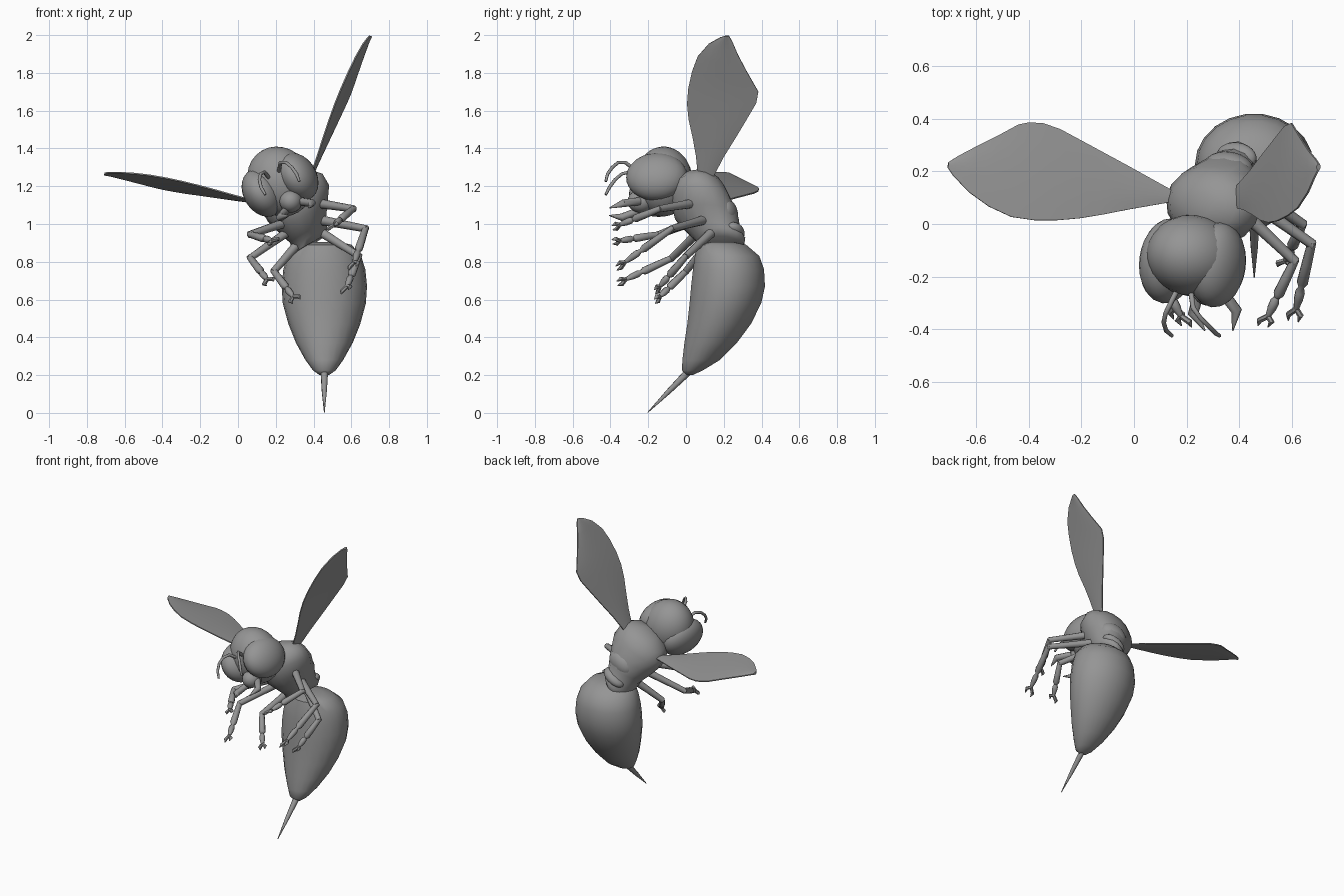
import bpy, bmesh, math
from mathutils import Vector, Matrix

if "Cube" in bpy.data.objects:
    bpy.data.objects.remove(bpy.data.objects["Cube"])

grey = bpy.data.materials.new("body grey")
grey.diffuse_color = (0.3, 0.3, 0.3, 1)
grey.use_nodes = True
grey.node_tree.nodes["Principled BSDF"].inputs["Base Color"].default_value = grey.diffuse_color

# The head and thorax are rolled to one side: lateral, depth and up axes
LAT = Vector((0.85, -0.12, 0.5)).normalized()
DEP = (Vector((0.1, 1, 0)) - LAT * LAT.dot(Vector((0.1, 1, 0)))).normalized()
UP = LAT.cross(DEP)


def finish(bm, name, angle=50):
    bmesh.ops.recalc_face_normals(bm, faces=bm.faces)
    me = bpy.data.meshes.new(name)
    bm.to_mesh(me)
    bm.free()
    ob = bpy.data.objects.new(name, me)
    bpy.context.collection.objects.link(ob)
    me.materials.append(grey)
    bpy.ops.object.select_all(action='DESELECT')
    ob.select_set(True)
    bpy.context.view_layer.objects.active = ob
    bpy.ops.object.shade_smooth_by_angle(angle=math.radians(angle))
    return ob


def loft(bm, rings, n):
    """Skin elliptical rings given as (centre, axis_a, axis_b)."""
    loops = []
    for c, a, b in rings:
        loops.append([bm.verts.new(c + a * math.cos(t) + b * math.sin(t))
                      for t in (2 * math.pi * i / n for i in range(n))])
    for p, q in zip(loops, loops[1:]):
        for i in range(n):
            j = (i + 1) % n
            bm.faces.new((p[i], p[j], q[j], q[i]))
    bm.faces.new(loops[0])
    bm.faces.new(loops[-1])


def tube(bm, pts, radii, n=8):
    pts = [Vector(p) for p in pts]
    rings = []
    for i, p in enumerate(pts):
        d = (pts[min(i + 1, len(pts) - 1)] - pts[max(i - 1, 0)]).normalized()
        u = d.cross(Vector((0.9, 0.1, 0.4))).normalized()
        rings.append((p, u * radii[i], d.cross(u) * radii[i]))
    loft(bm, rings, n)


def blob(bm, centre, rl, rd, ru):
    m = Matrix((LAT * rl, DEP * rd, UP * ru)).transposed().to_4x4()
    bmesh.ops.create_uvsphere(bm, u_segments=24, v_segments=14, radius=1,
                              matrix=Matrix.Translation(centre) @ m)


# Abdomen: z, front y, back y, half width
bm = bmesh.new()
rings = []
for z, y0, y1, rx in [(.905, .13, .25, .08), (.89, .06, .32, .145), (.83, .045, .39, .195),
                      (.76, .035, .415, .217), (.67, .025, .42, .226), (.58, .017, .40, .22),
                      (.47, .005, .345, .19), (.37, -.01, .27, .15), (.28, -.02, .18, .1),
                      (.225, -.022, .09, .06), (.2, 0, .035, .025)]:
    rings.append((Vector((.457, (y0 + y1) / 2, z)), Vector((rx, 0, 0)),
                  Vector((0, (y1 - y0) / 2, 0))))
loft(bm, rings, 22)
finish(bm, "abdomen")

# Stinger
bm = bmesh.new()
tube(bm, [(.457, .02, .225), (.457, -.09, .115), (.457, -.203, .002)], [.021, .014, .002])
finish(bm, "stinger")

# Thorax: tilted rings from the waist to the neck
bm = bmesh.new()
rings = []
for x, y, z, rl, rd in [(.38, .185, .89, .09, .125), (.38, .18, .925, .11, .135),
                        (.37, .15, .955, .11, .14), (.345, .11, 1.03, .15, .17),
                        (.32, .085, 1.11, .19, .165), (.285, .075, 1.17, .19, .145),
                        (.26, .075, 1.215, .145, .115), (.24, .075, 1.24, .06, .05)]:
    rings.append((Vector((x, y, z)), LAT * rl, DEP * rd))
loft(bm, rings, 16)
finish(bm, "thorax", 60)

# Back plates of the thorax
bm = bmesh.new()
for c, r in [((.36, .215, 1.05), (.1, .06, .075)), ((.39, .255, .955), (.085, .055, .04))]:
    blob(bm, Vector(c), *r)
finish(bm, "back_plates")

# Head: skull, two large eyes, snout
bm = bmesh.new()
blob(bm, Vector((.222, -.12, 1.225)), .17, .155, .19)
finish(bm, "skull")
for side, c in [("right", (.315, -.155, 1.25)), ("left", (.13, -.14, 1.165))]:
    bm = bmesh.new()
    blob(bm, Vector(c), .1, .163, .135)
    finish(bm, side + "_eye")
bm = bmesh.new()
blob(bm, Vector((.28, -.24, 1.12)), .06, .07, .06)
finish(bm, "snout")

# Mandibles
for side, base, mid, tip in [
        ("right", (.33, -.25, 1.12), (.39, -.33, 1.11), (.375, -.405, 1.085)),
        ("left", (.25, -.25, 1.07), (.225, -.34, 1.035), (.27, -.405, 1.045))]:
    bm = bmesh.new()
    tube(bm, [base, mid, tip], [.022, .022, .003])
    finish(bm, side + "_mandible")

# Antennae
for side, pts in [
        ("right", [(.215, -.25, 1.27), (.225, -.32, 1.325), (.255, -.36, 1.325),
                   (.285, -.39, 1.3), (.31, -.415, 1.265), (.325, -.425, 1.225)]),
        ("left", [(.175, -.23, 1.23), (.14, -.30, 1.275), (.12, -.34, 1.265),
                  (.113, -.375, 1.235), (.122, -.405, 1.195), (.145, -.425, 1.155)])]:
    bm = bmesh.new()
    tube(bm, pts, [.011, .01, .009, .009, .009, .007])
    finish(bm, side + "_antenna")

# Legs: hip, knee, foot tip
legs = {
    "right_front_leg": ((.42, .04, 1.11), (.61, -.14, 1.08), (.49, -.39, .98)),
    "right_middle_leg": ((.44, .09, 1.02), (.675, -.075, .975), (.605, -.37, .765)),
    "right_hind_leg": ((.45, .13, .95), (.64, .0, .83), (.565, -.165, .64)),
    "left_front_leg": ((.26, .03, 1.01), (.065, -.14, .945), (.2, -.39, .905)),
    "left_middle_leg": ((.28, .08, .97), (.065, -.075, .82), (.17, -.365, .685)),
    "left_hind_leg": ((.33, .13, .91), (.19, .0, .75), (.31, -.165, .59)),
}
for name, pts in legs.items():
    hip, knee, foot = map(Vector, pts)
    bm = bmesh.new()
    tube(bm, [hip, hip.lerp(knee, .5), knee.lerp(hip, -.03)], [.026, .022, .019])
    shin = [knee.lerp(foot, t) for t in (-.03, .25, .5, .56, .62, .72, .84)]
    tube(bm, shin, [.017, .02, .022, .011, .019, .018, .01])
    ankle = shin[-1]
    for s in (-1, 1):  # paired curved claws
        out = LAT * s
        tube(bm, [ankle, ankle.lerp(foot, .5) + out * .027, foot + out * .022],
             [.011, .012, .002], 6)
    finish(bm, name)


# Wings: leading and trailing edge points joined by thin, slightly arched sections
def wing(name, edges, place, arch):
    bm = bmesh.new()
    loops = []
    n = 8
    for k, (a, b, c, d) in enumerate(edges):
        up, dn = [], []
        for i in range(n + 1):
            t = i / n
            p = place(a + (c - a) * t, b + (d - b) * t)
            e = 4 * t * (1 - t)
            span = k / (len(edges) - 1)
            p += arch * (math.sin(math.pi * span) * .02 * (1 - t))
            th = arch * (.0035 + .005 * e)
            up.append(bm.verts.new(p + th))
            dn.append(bm.verts.new(p - th))
        loops.append(up + dn[::-1])
    m = len(loops[0])
    for p, q in zip(loops, loops[1:]):
        for i in range(m):
            j = (i + 1) % m
            bm.faces.new((p[i], p[j], q[j], q[i]))
    bm.faces.new(loops[0])
    bm.faces.new(loops[-1])
    finish(bm, name)


# Right wing edges as (y, z) pairs
wing("right_wing",
     [(.065, 1.24, .14, 1.24), (.052, 1.36, .2, 1.355), (.035, 1.45, .262, 1.455),
      (.012, 1.55, .325, 1.56), (.004, 1.63, .372, 1.64), (.01, 1.71, .383, 1.70),
      (.03, 1.80, .36, 1.74), (.06, 1.88, .32, 1.81), (.12, 1.95, .275, 1.895),
      (.18, 1.985, .245, 1.965), (.205, 1.995, .228, 1.995)],
     lambda y, z: Vector((.395 + .406 * (z - 1.27) + .107 * (y - .1), y, z)),
     Vector((-1, .1, .4)).normalized())

# Left wing edges as (x, y) pairs
wing("left_wing",
     [(.15, .085, .15, .125), (-.02, .055, -.03, .225), (-.12, .035, -.15, .29),
      (-.21, .02, -.28, .36), (-.30, .012, -.345, .383), (-.38, .012, -.40, .386),
      (-.47, .025, -.44, .378), (-.555, .065, -.51, .34), (-.63, .12, -.59, .3),
      (-.69, .185, -.67, .258), (-.708, .215, -.705, .235)],
     lambda x, y: Vector((x, y, 1.11 + .202 * (.13 - x) - .112 * (y - .1))),
     Vector((.2, .11, 1)).normalized())
